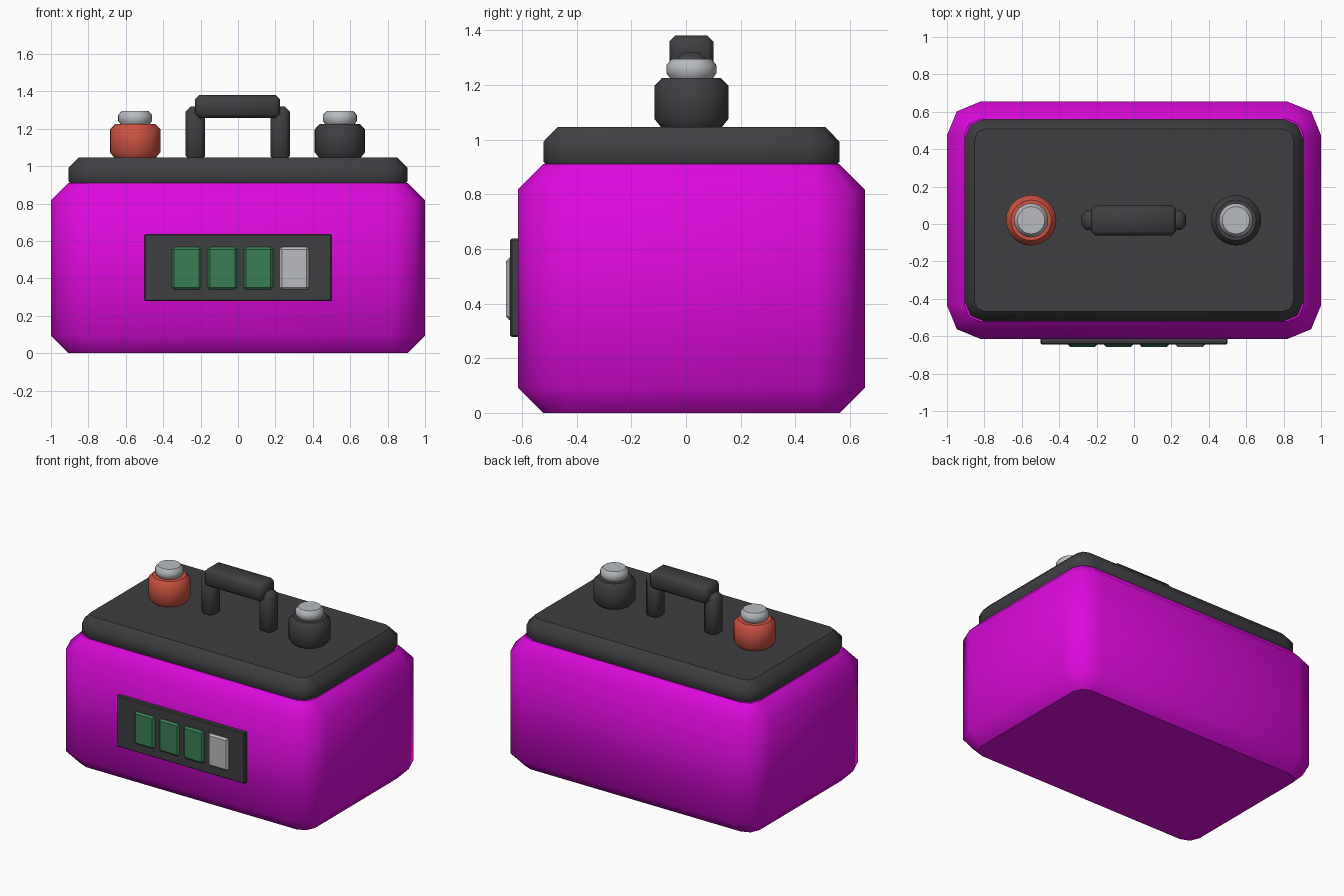
import bpy, bmesh
from math import sin, cos, pi, radians
from mathutils import Matrix, Vector

cube = bpy.data.objects.get("Cube")
if cube:
    bpy.data.objects.remove(cube, do_unlink=True)

CY = 0.02  # depth centre of the case


def material(name, rgb):
    m = bpy.data.materials.new(name)
    m.use_nodes = True
    m.diffuse_color = (*rgb, 1)
    m.node_tree.nodes["Principled BSDF"].inputs["Base Color"].default_value = (*rgb, 1)
    return m


magenta = material("magenta", (0.72, 0.003, 0.72))
dark = material("dark grey", (0.05, 0.05, 0.055))
red = material("red", (0.6, 0.085, 0.052))
green = material("green", (0.042, 0.21, 0.09))
silver = material("silver", (0.48, 0.5, 0.52))


def finish(name, bm, mat):
    bmesh.ops.recalc_face_normals(bm, faces=bm.faces)
    mesh = bpy.data.meshes.new(name)
    bm.to_mesh(mesh)
    bm.free()
    mesh.materials.append(mat)
    obj = bpy.data.objects.new(name, mesh)
    bpy.context.collection.objects.link(obj)
    return obj


def loft(name, rings, mat):
    """Skin stacked rings of points with smooth sides and flat caps."""
    bm = bmesh.new()
    loops = [[bm.verts.new(p) for p in ring] for ring in rings]
    n = len(loops[0])
    for low, high in zip(loops, loops[1:]):
        for i in range(n):
            j = (i + 1) % n
            bm.faces.new((low[i], low[j], high[j], high[i])).smooth = True
    bm.faces.new(loops[0][::-1])
    bm.faces.new(loops[-1])
    return finish(name, bm, mat)


def rounded_rect(hx, hy, r, z, segments=2):
    points = []
    for k, (sx, sy) in enumerate([(1, 1), (-1, 1), (-1, -1), (1, -1)]):
        for s in range(segments + 1):
            a = (k + s / segments) * pi / 2
            points.append((sx * (hx - r) + r * cos(a), CY + sy * (hy - r) + r * sin(a), z))
    return points


def rounded_case(name, hx, hy, r, profile, mat):
    return loft(name, [rounded_rect(hx - i, hy - i, r - i, z) for i, z in profile], mat)


def lathe(name, x, profile, mat, sides=24):
    angles = [2 * pi * i / sides for i in range(sides)]
    return loft(name, [[(x + r * cos(a), CY + r * sin(a), z) for a in angles]
                       for r, z in profile], mat)


def box(name, low, high, bevel, mat, smooth=False):
    low, high = Vector(low), Vector(high)
    bm = bmesh.new()
    bmesh.ops.create_cube(bm, size=1, matrix=Matrix.Translation((low + high) / 2)
                          @ Matrix.Diagonal((*(high - low), 1)))
    bmesh.ops.bevel(bm, geom=bm.edges[:], offset=bevel, segments=1, affect='EDGES')
    for f in bm.faces:
        f.smooth = smooth
    return finish(name, bm, mat)


# Case and lid
rounded_case("case_body", 1, 0.635, 0.18,
             [(0.093, 0), (0, 0.093), (0, 0.817), (0.093, 0.91)], magenta)
rounded_case("lid", 0.906, 0.542, 0.11,
             [(0.015, 0.9), (0, 0.92), (0, 0.992), (0.053, 1.046)], dark)

# Terminals with silver caps
for name, x, mat in [("right_terminal", -0.55, red), ("left_terminal", 0.545, dark)]:
    lathe(name, x, [(0.107, 1.04), (0.135, 1.075), (0.135, 1.197), (0.108, 1.225)], mat)
    lathe(name + "_cap", x, [(0.075, 1.22), (0.091, 1.242), (0.091, 1.273), (0.073, 1.294)], silver)

# Carrying handle
for name, x in [("handle_right_post", -0.228), ("handle_left_post", 0.225)]:
    box(name, (x - 0.052, CY - 0.053, 1.03), (x + 0.052, CY + 0.053, 1.318), 0.025, dark, True)
box("handle_grip", (-0.23, CY - 0.081, 1.258), (0.225, CY + 0.081, 1.38), 0.022, dark, True)

# Charge display with four cells
box("display_panel", (-0.5, -0.643, 0.278), (0.5, -0.6, 0.638), 0.006, dark)
for i in range(4):
    x = -0.275 + i * 0.192
    box(f"charge_cell_{i + 1}", (x - 0.078, -0.658, 0.34), (x + 0.078, -0.62, 0.568), 0.012,
        green if i < 3 else silver)
